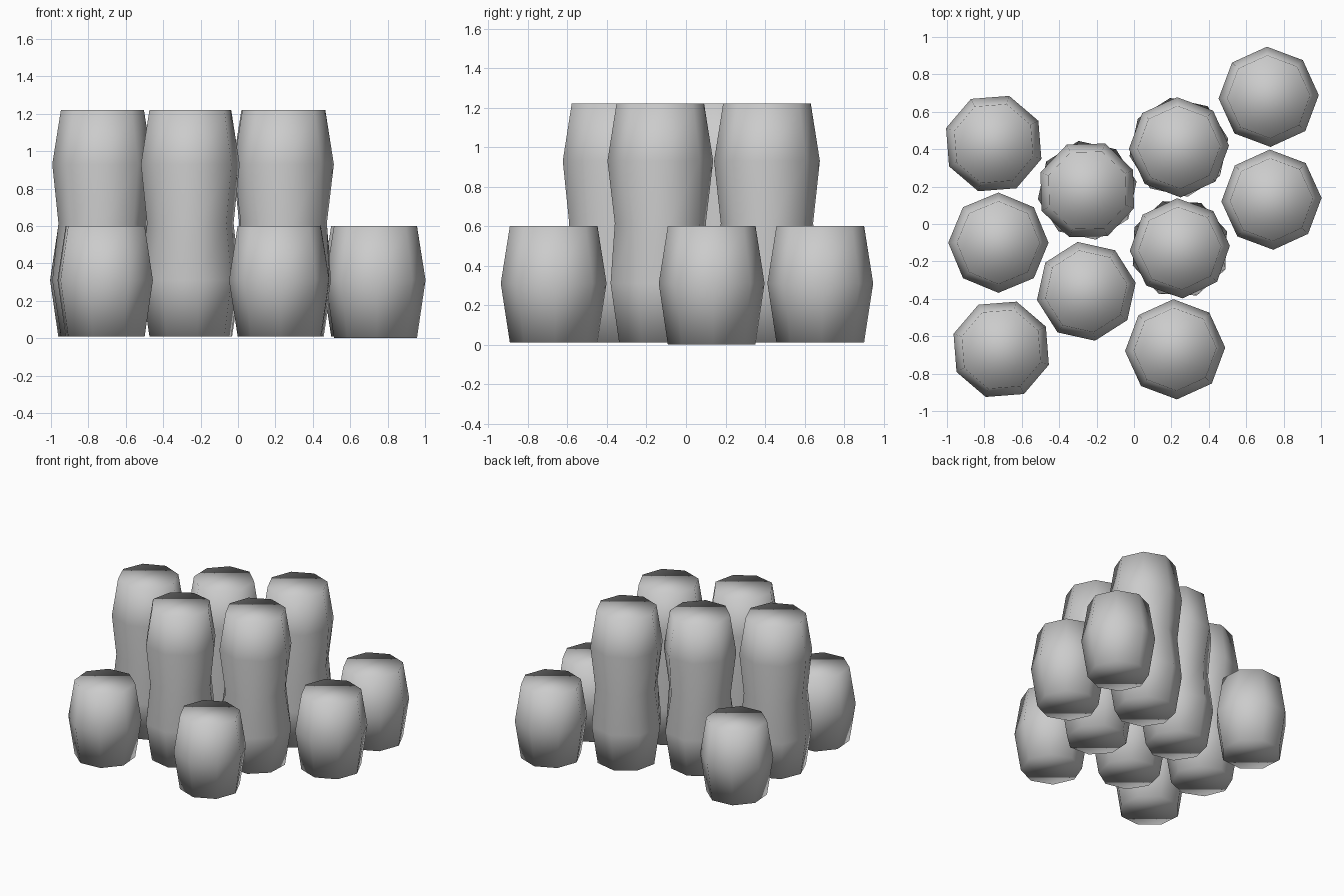
import bpy
import bmesh
from math import cos, sin, radians

cube = bpy.data.objects.get("Cube")
if cube:
    bpy.data.objects.remove(cube, do_unlink=True)

grey = bpy.data.materials.new("light grey")
grey.use_nodes = True
tone = (0.6, 0.6, 0.6, 1)
grey.diffuse_color = tone
grey.node_tree.nodes["Principled BSDF"].inputs["Base Color"].default_value = tone

SIDES = 8
# Barrel profile as (radius, height); tall stacks repeat the bulge
SHORT = [(0.222, 0.01), (0.268, 0.31), (0.222, 0.6)]
TALL = SHORT[:2] + [(0.235, 0.615), (0.268, 0.93), (0.222, 1.22)]


def barrel(name, x, y, profile, low_turn, high_turn, base=0.01):
    """Eight-sided bulging barrel; the turn may differ between the two levels."""
    bm = bmesh.new()
    rings = []
    for i, (r, z) in enumerate(profile):
        if i < 2 or profile is SHORT:
            turn = low_turn
        elif i == 2:
            turn = (low_turn + high_turn) / 2
        else:
            turn = high_turn
        z = base if i == 0 else z
        angles = [radians(turn + 360 * k / SIDES) for k in range(SIDES)]
        rings.append([bm.verts.new((r * cos(a), r * sin(a), z)) for a in angles])
    for lower, upper in zip(rings, rings[1:]):
        for k in range(SIDES):
            n = (k + 1) % SIDES
            bm.faces.new((lower[k], lower[n], upper[n], upper[k]))
    bm.faces.new(rings[-1])
    bm.faces.new(rings[0][::-1])
    for face in bm.faces:
        face.smooth = True
    mesh = bpy.data.meshes.new(name)
    bm.to_mesh(mesh)
    bm.free()
    mesh.materials.append(grey)
    obj = bpy.data.objects.new(name, mesh)
    obj.location = (x, y, 0)
    bpy.context.collection.objects.link(obj)


# Single barrels around the outside
barrel("short_barrel_back_left", 0.72, 0.68, SHORT, 2, 2)
barrel("short_barrel_left", 0.735, 0.13, SHORT, 2, 2, base=0.0)
barrel("short_barrel_front", 0.22, -0.67, SHORT, 2, 2)
barrel("short_barrel_front_right", -0.71, -0.67, SHORT, 27, 27)
barrel("short_barrel_back_right", -0.75, 0.43, SHORT, 27, 27)

# Double-height barrels in the middle
barrel("tall_barrel_back", 0.24, 0.41, TALL, 10, 2)
barrel("tall_barrel_left", 0.245, -0.13, TALL, 20, 3)
barrel("tall_barrel_centre", -0.25, 0.18, TALL, 10, 24)
barrel("tall_barrel_front", -0.255, -0.36, TALL, 10, 10)
barrel("tall_barrel_right", -0.725, -0.1, TALL, 0, 0)
